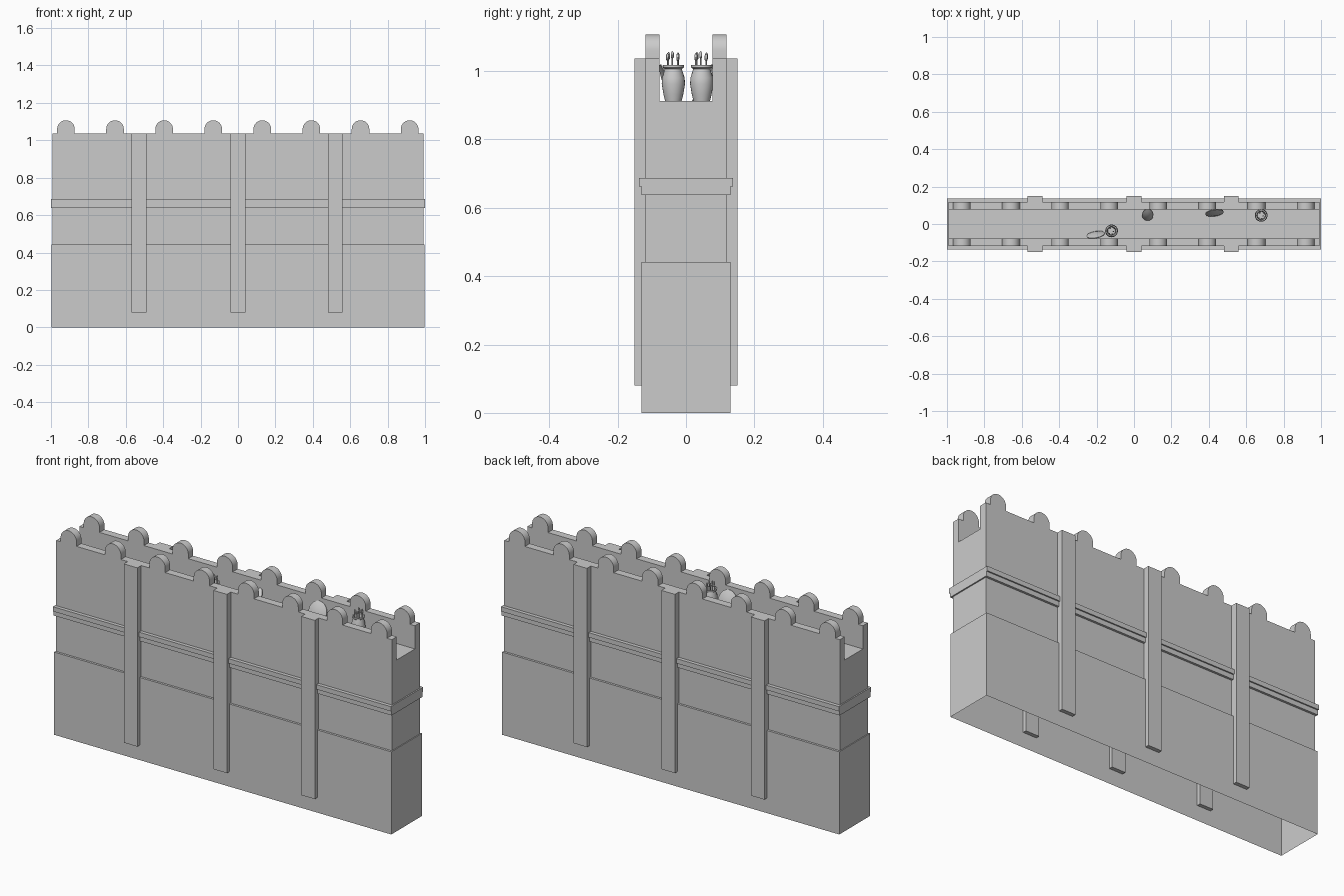
import bpy, bmesh, math
from mathutils import Matrix, Vector

if "Cube" in bpy.data.objects:
    bpy.data.objects.remove(bpy.data.objects["Cube"])


def finish(name, bm, smooth=False):
    bmesh.ops.recalc_face_normals(bm, faces=bm.faces)
    me = bpy.data.meshes.new(name)
    bm.to_mesh(me)
    bm.free()
    ob = bpy.data.objects.new(name, me)
    bpy.context.collection.objects.link(ob)
    if smooth:
        bpy.ops.object.select_all(action='DESELECT')
        ob.select_set(True)
        bpy.context.view_layer.objects.active = ob
        bpy.ops.object.shade_smooth_by_angle(angle=math.radians(40))
    return ob


def box(name, x0, x1, y0, y1, z0, z1):
    bm = bmesh.new()
    m = Matrix.Translation(((x0 + x1) / 2, (y0 + y1) / 2, (z0 + z1) / 2)) @ \
        Matrix.Diagonal((x1 - x0, y1 - y0, z1 - z0, 1))
    bmesh.ops.create_cube(bm, size=1, matrix=m)
    return finish(name, bm)


# Wall shell, open underneath: plinth, recess and stepped string course
bm = bmesh.new()
W, WY = 0.993, 0.118
steps = [(.998, .13, 0), (.998, .13, .442), (W, WY, .442), (W, WY, .637),
         (1, .13, .637), (1, .13, .662), (1, .137, .662), (1, .137, .687), (W, WY, .687)]
loops = [[bm.verts.new((sx * a, sy * b, z)) for sx, sy in ((-1, -1), (1, -1), (1, 1), (-1, 1))]
         for a, b, z in steps]
for lo, hi in zip(loops, loops[1:]):
    for i in range(4):
        j = (i + 1) % 4
        bm.faces.new((lo[i], lo[j], hi[j], hi[i]))

# Upper wall with the sunken walkway between parapets
IN, TOP, WALK = 0.077, 1.036, 0.912
left, right = [], []
for x, row, corners in ((-W, left, (0, 3)), (W, right, (1, 2))):
    row.append(loops[-1][corners[0]])
    for y, z in ((-WY, TOP), (-IN, TOP), (-IN, WALK), (IN, WALK), (IN, TOP), (WY, TOP)):
        row.append(bm.verts.new((x, y, z)))
    row.append(loops[-1][corners[1]])
    bm.faces.new(row)
for i in range(7):
    bm.faces.new((left[i], left[i + 1], right[i + 1], right[i]))
finish("wall", bm)

# Pilasters on both faces
for x in (-.53, 0, .52):
    for s in (-1, 1):
        ys = sorted((s * .11, s * .151))
        box("pilaster", x - .04, x + .04, ys[0], ys[1], .08, TOP)

# Round-topped merlons
R, SPRING = 0.047, 1.06
arch = [(-R, TOP)] + [(-R * math.cos(math.pi * i / 16), SPRING + R * math.sin(math.pi * i / 16))
                      for i in range(17)] + [(R, TOP)]
for k in range(8):
    for s in (-1, 1):
        bm = bmesh.new()
        x = -.92 + k * .2625
        f = bm.faces.new([bm.verts.new((x + a, s * IN, z)) for a, z in arch])
        ext = bmesh.ops.extrude_face_region(bm, geom=[f], use_keep_orig=True)
        vs = [v for v in ext['geom'] if isinstance(v, bmesh.types.BMVert)]
        bmesh.ops.translate(bm, verts=vs, vec=(0, s * (WY - IN), 0))
        finish("merlon", bm, True)


def lathe(name, profile, pos, n=24):
    bm = bmesh.new()
    vs = [bm.verts.new((r, 0, z)) for r, z in profile]
    es = [bm.edges.new(p) for p in zip(vs, vs[1:])]
    bmesh.ops.spin(bm, geom=vs + es, cent=(0, 0, 0), axis=(0, 0, 1),
                   angle=math.tau, steps=n, use_duplicate=False)
    bmesh.ops.remove_doubles(bm, verts=bm.verts, dist=1e-5)
    bmesh.ops.translate(bm, verts=bm.verts, vec=pos)
    return finish(name, bm, True)


# Jars holding arrows
jar = [(0, 0), (.024, 0), (.029, .02), (.034, .05), (.033, .068), (.026, .09), (.025, .094),
       (.031, .098), (.031, .106), (.024, .106), (.022, .095), (.02, .06), (0, .06)]
arrow = [(0, 0), (.002, 0), (.002, .062), (.0042, .064), (.0042, .078), (.001, .083), (0, .083)]
for x, y in ((-.12, -.037), (.68, .046)):
    lathe("jar", jar, (x, y, WALK))
    for i, (dx, dy, dz) in enumerate(((-.012, -.014, 0), (.01, -.003, .003), (-.008, .014, -.001),
                                      (.013, .013, -.004), (.003, -.017, -.003))):
        lathe("arrow", arrow, (x + dx, y + dy, WALK + .06 + dz), 8)

# Domed shields leaning on the parapets
dome = [(0, .010), (.4, .0085), (.75, .004), (1, 0), (1, -.004), (.75, 0), (.4, .0045), (0, .006)]
for x, y, z, rx, ry, lean, turn in ((.43, .058, .966, .049, .056, 18, 8),
                                    (-.205, -.056, .966, .049, .056, 18, 190),
                                    (.073, .048, .952, .03, .052, 36, -8)):
    ob = lathe("shield", dome, (0, 0, 0), 28)
    ob.data.transform(Matrix.Translation((x, y, z)) @
                      Matrix.Rotation(math.radians(turn), 4, 'Z') @
                      Matrix.Rotation(math.radians(90 - lean), 4, 'X') @
                      Matrix.Diagonal((rx, ry, 1, 1)))
